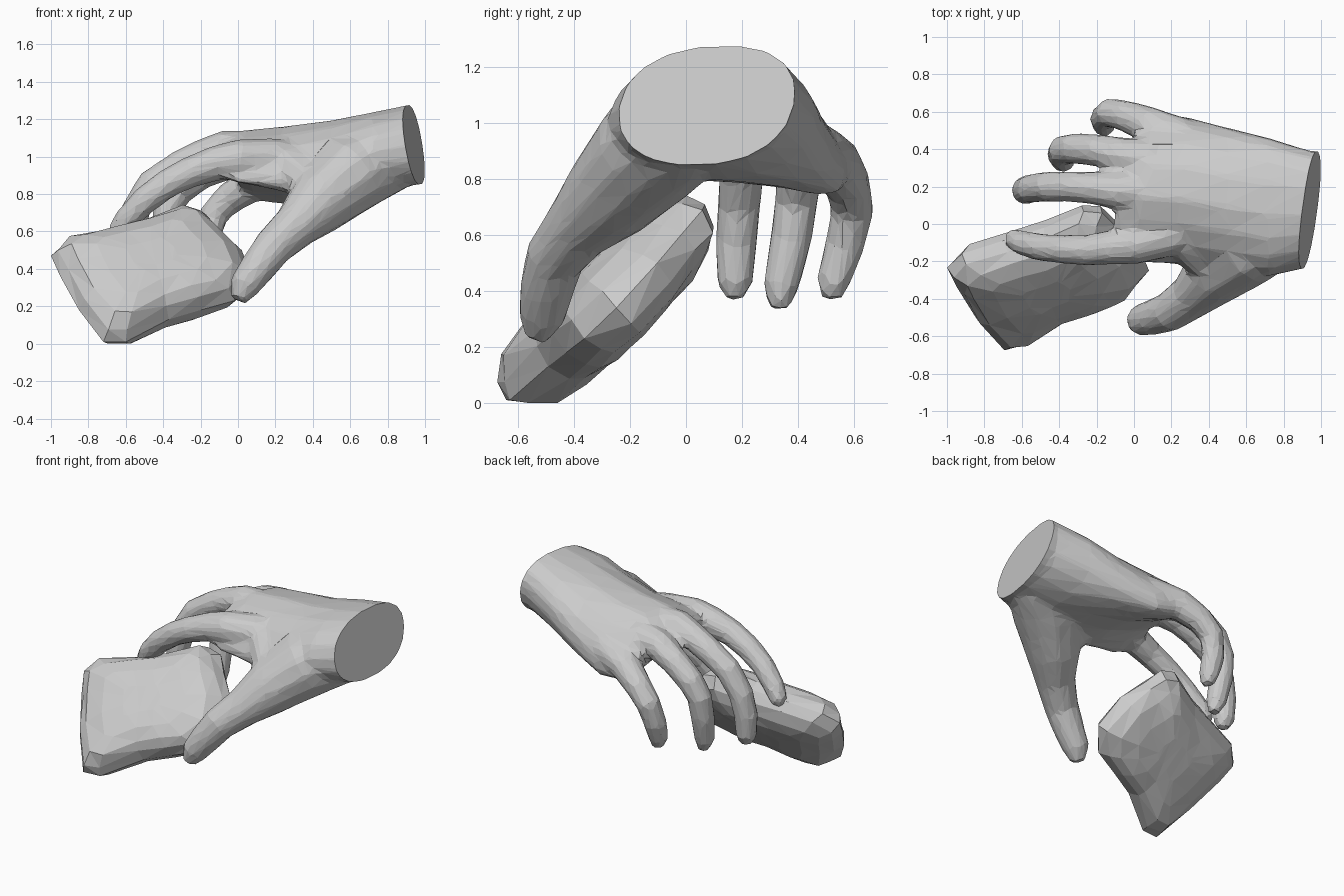
import bpy, bmesh, math, random
from mathutils import Vector

if "Cube" in bpy.data.objects:
    bpy.data.objects.remove(bpy.data.objects["Cube"])
random.seed(4)

def skin(bm, rings):
    """Join equal-sized point rings into a closed tube."""
    vs = [[bm.verts.new(p) for p in r] for r in rings]
    n = len(vs[0])
    for a, b in zip(vs, vs[1:]):
        for i in range(n):
            j = (i + 1) % n
            bm.faces.new((a[i], a[j], b[j], b[i]))
    bm.faces.new(vs[0][::-1])
    bm.faces.new(vs[-1])

def digit(bm, path, sides=10):
    """Tapered tube through (x, y, z, radius) stations."""
    pts = [Vector(p[:3]) for p in path]
    rings = []
    for k, p in enumerate(pts):
        t = (pts[min(k + 1, len(pts) - 1)] - pts[max(k - 1, 0)]).normalized()
        u = Vector((0, 1, 0))
        u = (u - t * u.dot(t)).normalized()
        v = t.cross(u)
        angles = [2 * math.pi * (i + .5) / sides for i in range(sides)]
        rings.append([p + path[k][3] * (u * math.cos(a) + v * math.sin(a)) for a in angles])
    skin(bm, rings)

def make_object(name, bm):
    bmesh.ops.recalc_face_normals(bm, faces=bm.faces[:])
    me = bpy.data.meshes.new(name)
    bm.to_mesh(me)
    bm.free()
    ob = bpy.data.objects.new(name, me)
    bpy.context.collection.objects.link(ob)
    return ob

# Palm and wrist: oval sections arched and tilted across the knuckles
# x, y, z, half width, half height, arch drop, tilt drop, slant of the section
palm = [(1.15, .08, 1.09, .30, .215, 0, 0, 0), (.94, .08, 1.065, .31, .22, 0, 0, 0),
        (.72, .09, 1.02, .37, .22, 0, .02, 0), (.5, .13, 1.0, .385, .2, .06, .05, 0),
        (.25, .18, 1.0, .395, .17, .11, .09, .02), (.05, .19, 1.025, .395, .125, .13, .1, .05),
        (-.06, .18, 1.02, .35, .07, .11, .08, .08)]
bm = bmesh.new()
rings = []
for x, y, z, w, h, arch, tilt, slant in palm:
    ring = []
    for i in range(18):
        c, s = math.cos(i * math.pi / 9), math.sin(i * math.pi / 9)
        c = math.copysign(abs(c) ** .85, c)
        s = math.copysign(abs(s) ** .9, s)
        ring.append((x + slant * c, y + w * c + .04 * s, z + h * s - arch * c * c - tilt * max(c, 0)))
    rings.append(ring)
skin(bm, rings)

# Four curled fingers
digit(bm, [(.4, .02, .98, .1), (.2, -.06, .985, .115), (0, -.11, .985, .11), (-.12, -.125, .965, .095),
           (-.25, -.14, .92, .085), (-.38, -.135, .855, .08), (-.5, -.125, .765, .075),
           (-.6, -.1, .66, .068), (-.645, -.08, .59, .058), (-.66, -.08, .55, .03)])
digit(bm, [(.1, .17, 1.03, .115), (-.08, .175, 1.035, .105), (-.2, .19, 1.0, .09), (-.32, .2, .945, .085),
           (-.46, .2, .855, .083), (-.55, .19, .71, .08), (-.58, .18, .57, .077), (-.58, .175, .43, .068),
           (-.57, .175, .37, .035)])
digit(bm, [(.1, .34, .99, .115), (-.06, .365, .975, .1), (-.2, .395, .91, .088), (-.32, .405, .82, .085),
           (-.38, .395, .72, .08), (-.39, .375, .58, .077), (-.38, .34, .42, .067), (-.36, .33, .335, .037)])
digit(bm, [(.28, .46, .91, .1), (.08, .53, .86, .1), (-.05, .58, .775, .085), (-.13, .595, .69, .079),
           (-.165, .565, .55, .073), (-.16, .525, .43, .063), (-.15, .52, .37, .035)])
# Thumb with its fleshy base, and the web towards the first finger
digit(bm, [(.8, .0, 1.0, .2), (.6, -.13, .9, .212), (.43, -.265, .75, .175), (.31, -.385, .63, .125),
           (.19, -.47, .52, .108), (.1, -.5, .4, .097), (.035, -.515, .31, .085), (.005, -.535, .23, .045)], 12)
digit(bm, [(.48, -.2, .78, .12), (.36, -.17, .87, .12), (.27, -.09, .95, .11), (.15, -.06, .985, .08)])

# Fuse into one skin, smooth the joins, reduce to low-poly facets
hand = make_object("hand", bm)
m = hand.modifiers.new("fuse", 'REMESH')
m.mode, m.voxel_size = 'VOXEL', .018
m = hand.modifiers.new("soften", 'SMOOTH')
m.factor, m.iterations = .5, 8
m = hand.modifiers.new("facet", 'DECIMATE')
m.ratio = .06
fused = bpy.data.meshes.new_from_object(hand.evaluated_get(bpy.context.evaluated_depsgraph_get()))
hand.modifiers.clear()

# Flat slanted cut at the wrist
bm = bmesh.new()
bm.from_mesh(fused)
cut = bmesh.ops.bisect_plane(bm, geom=bm.verts[:] + bm.edges[:] + bm.faces[:],
                             plane_co=(.94, .08, 1.065), plane_no=(1, -.148, .19), clear_outer=True)
bmesh.ops.contextual_create(bm, geom=[e for e in cut["geom_cut"] if isinstance(e, bmesh.types.BMEdge)])
for f in bm.faces:
    f.smooth = False
hand.data = fused
bm.to_mesh(fused)
bm.free()

# Rough slab of stone: front outline swept through a leaning thickness
outline = [(-1, .47), (-.92, .54), (-.7, .59), (-.48, .64), (-.27, .71), (-.17, .69), (-.1, .61),
           (.02, .5), (.08, .34), (-.02, .23), (-.2, .18), (-.37, .13), (-.6, .01), (-.72, .01),
           (-.85, .18), (-.95, .36)]
layers = [(-.165, .25), (-.155, .55), (-.125, .79), (-.07, .93), (0, 1),
          (.07, .93), (.125, .79), (.155, .55), (.165, .25)]
normal = Vector((0, -.72, .69))
lean = lambda x, z: -.62 + .95 * z + .1 * (x + .4)
mid = Vector((-.46, lean(-.46, .37), .37))
bm = bmesh.new()
rings = []
for t, s in layers:
    ring = []
    for x, z in outline:
        p = Vector((x, lean(x, z), z))
        jitter = Vector([random.uniform(-.014, .014) * s ** 2 for _ in range(3)]) if t else Vector()
        q = mid + (p - mid) * s + normal * t + jitter
        q.z = max(q.z, 0)
        ring.append(q)
    rings.append(ring)
skin(bm, rings)
bmesh.ops.triangulate(bm, faces=bm.faces[:])
make_object("stone", bm)
